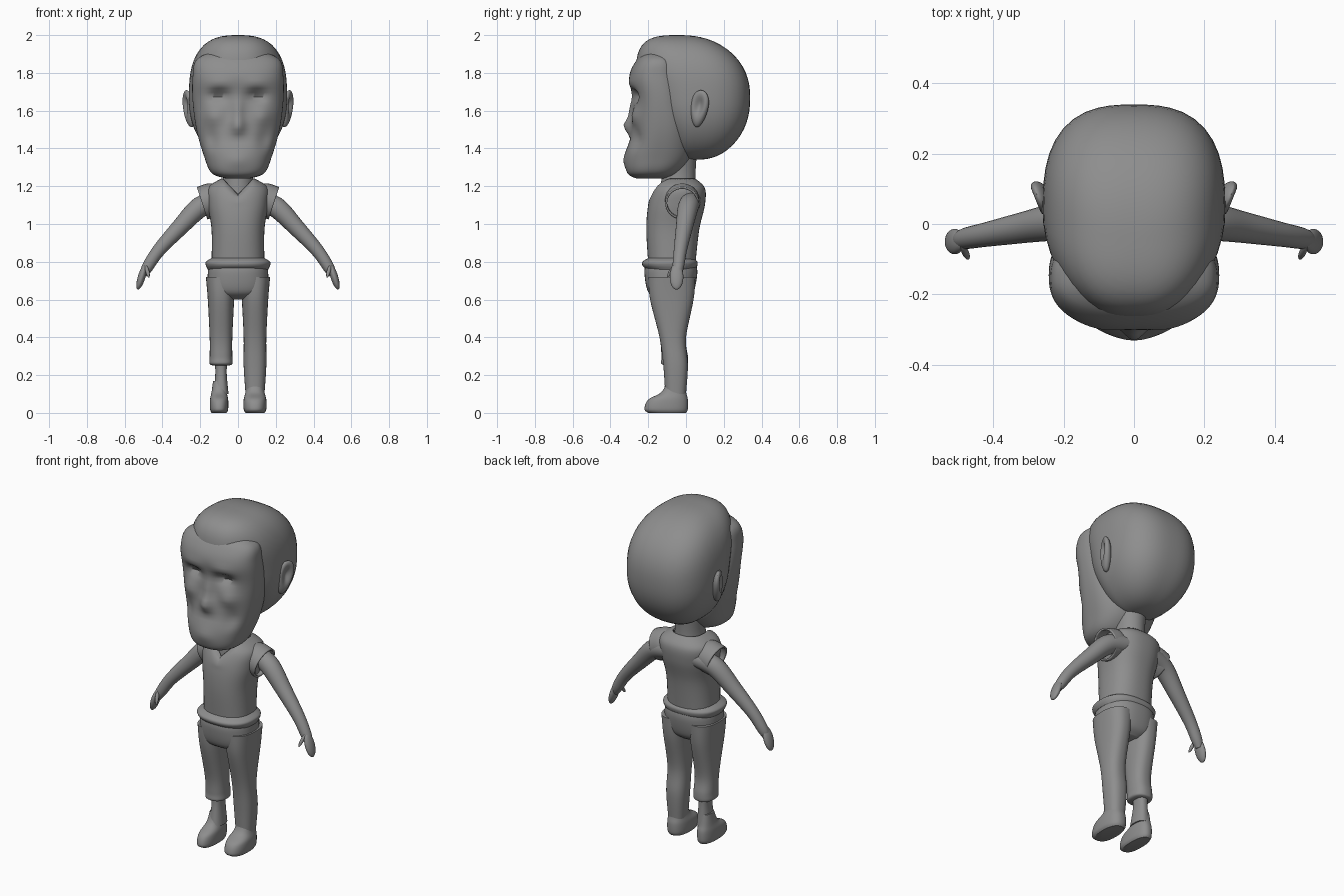
import bpy
import bmesh
from math import sin, cos, pi, exp, radians
from mathutils import Vector

if "Cube" in bpy.data.objects:
    bpy.data.objects.remove(bpy.data.objects["Cube"])

grey = bpy.data.materials.new("plain grey")
grey.use_nodes = True
colour = (.27, .27, .27, 1)
grey.diffuse_color = colour
grey.node_tree.nodes["Principled BSDF"].inputs["Base Color"].default_value = colour
parts = []


def resample(rows, steps=6):
    """Smooth spline through rows of numbers."""
    last = len(rows) - 1
    smooth = []
    for i in range(last):
        before, start, end, after = (Vector(rows[min(max(k, 0), last)]) for k in range(i - 1, i + 3))
        leave, arrive = (end - before) / 2, (after - start) / 2
        bend = (end - start) * 3 - leave * 2 - arrive
        twist = (start - end) * 2 + leave + arrive
        for step in range(steps):
            t = step / steps
            smooth.append(start + (leave + (bend + twist * t) * t) * t)
    smooth.append(Vector(rows[last]))
    return smooth


def finish(name, bm):
    """Turn a bmesh into a named part."""
    bmesh.ops.recalc_face_normals(bm, faces=bm.faces)
    mesh = bpy.data.meshes.new(name)
    bm.to_mesh(mesh)
    bm.free()
    mesh.materials.append(grey)
    part = bpy.data.objects.new(name, mesh)
    bpy.context.collection.objects.link(part)
    parts.append(part)
    return part


def skin(name, rings, caps):
    """Surface over a stack of closed rings."""
    bm = bmesh.new()
    loops = [[bm.verts.new(point) for point in ring] for ring in rings]
    for low, high in zip(loops, loops[1:]):
        for i in range(len(low)):
            bm.faces.new((low[i - 1], low[i], high[i], high[i - 1]))
    if caps:
        bm.faces.new(loops[0])
        bm.faces.new(loops[-1])
    return finish(name, bm)


def column(name, rows, x=0, wide=1, sides=48, square=2.4, caps=True):
    """Upright form; rows are height, half width, front y and back y."""
    rings = []
    for z, half, front, back in resample(rows):
        ring = []
        for k in range(sides):
            angle = 2 * pi * k / sides
            c, s = cos(angle), sin(angle)
            reach = (abs(c) ** square + abs(s) ** square) ** (-1 / square)
            ring.append((x + half * wide * c * reach,
                         (front + back) / 2 + (back - front) / 2 * s * reach, z))
        rings.append(ring)
    return skin(name, rings, caps)


def tube(name, rows, side, start, slope, sides=24, caps=True):
    """Sideways limb; rows are x, z and radius, with y running along a slope."""
    rows = resample(rows)
    rings = []
    for i, (x, z, radius) in enumerate(rows):
        before, after = rows[max(i - 1, 0)], rows[min(i + 1, len(rows) - 1)]
        across = Vector((after.y - before.y, 0, before.x - after.x)).normalized()
        ring = []
        for k in range(sides):
            angle = 2 * pi * k / sides
            point = Vector((x, start + slope * x, z)) + across * radius * cos(angle)
            point.y += radius * sin(angle)
            point.x *= side
            ring.append(point)
        rings.append(ring)
    return skin(name, rings, caps)


def egg(name, centre, size, square=2, tilt=(0, 0, 0), shape=None):
    """Rounded form; shape may bend the unit form before it is sized."""
    bm = bmesh.new()
    bmesh.ops.create_uvsphere(bm, u_segments=48, v_segments=32, radius=1)
    for v in bm.verts:
        v.co /= sum(abs(c) ** square for c in v.co) ** (1 / square)
        if shape:
            shape(v.co)
        v.co = [c * s for c, s in zip(v.co, size)]
    part = finish(name, bm)
    part.location = centre
    part.rotation_euler = tilt
    return part


def thicken(part):
    mod = part.modifiers.new("thickness", "SOLIDIFY")
    mod.thickness = .01
    mod.offset = -1


def shape_cranium(co):
    """Narrow the brow, tuck in the underside and lean the crown forward."""
    pinch = 1 - .2 * min(co.z, 0) ** 2
    if co.y < 0:
        co.x *= 1 - .25 * co.y ** 2
        co.y *= 1 - .4 * min(max(.4 - co.z, 0), 1)
    co.x *= pinch
    co.y = co.y * pinch - .3 * max(co.z, 0) ** 2


egg("cranium", (0, .04, 1.67), (.26, .3, .33), square=2.7, shape=shape_cranium)

# Face with sculpted brow, eyes, nose, cheeks, mouth and chin
face = column("face", [
    (1.24, .06, -.26, -.11), (1.27, .14, -.31, -.04), (1.36, .18, -.32, .03),
    (1.5, .22, -.29, .04), (1.65, .24, -.28, .01), (1.78, .24, -.3, -.01),
    (1.87, .22, -.26, -.04), (1.92, .12, -.2, -.1)], sides=120)
features = [  # x, z, spread across, spread in height, push back
    (0, 1.52, .04, .04, -.04), (0, 1.6, .03, .06, -.02), (.1, 1.68, .05, .03, .04),
    (.1, 1.74, .07, .03, -.01), (.13, 1.57, .05, .04, -.02), (.14, 1.45, .04, .05, .02),
    (0, 1.44, .08, .01, .02), (0, 1.34, .06, .04, -.01)]
for v in face.data.vertices:
    push = sum(depth * exp(-((abs(v.co.x) - x) / across) ** 2 - ((v.co.z - z) / tall) ** 2)
               for x, z, across, tall, depth in features)
    v.co.y += push * min(max(-v.co.y - .13, 0) / .08, 1)

column("neck", [(1.1, .1, -.14, .06), (1.25, .08, -.13, .05), (1.4, .09, -.13, .06)], square=2)

# Vest, open at the top with a dipped V neckline
vest = column("vest", [
    (.79, .14, -.2, .05), (.97, .14, -.21, .07), (1.1, .16, -.2, .1),
    (1.19, .16, -.17, .1), (1.24, .09, -.13, .05)], caps=False)
for v in vest.data.vertices:
    if v.co.y < -.06 and v.co.z > 1.1:
        dip = max(0, 1 - abs(v.co.x) / .08) * (v.co.z - 1.1)
        v.co.z -= dip * .6
        v.co.y -= dip * .2
thicken(vest)

# Trousers with one leg shorter than the other
column("hips", [(.6, .06, -.14, 0), (.64, .15, -.2, .04), (.74, .16, -.22, .06), (.8, .15, -.21, .05)])
column("waistband", [(.76, .16, -.21, .05), (.78, .17, -.23, .06), (.8, .17, -.23, .06),
                     (.82, .14, -.2, .04)])
thigh = [(.72, .08, -.2, .05), (.6, .07, -.19, .04), (.4, .06, -.14, 0)]
column("left_trouser_leg", thigh + [(.25, .06, -.12, .01), (.1, .05, -.11, 0)], x=.09)
column("right_trouser_leg", thigh + [(.3, .06, -.13, .01), (.26, .06, -.13, .01), (.25, .04, -.1, 0)],
       x=-.09)
column("right_shin", [(.3, .04, -.1, -.01), (.22, .03, -.1, -.01), (.1, .04, -.12, 0)], x=-.09)
foot = [(0, .05, -.2, 0), (.02, .06, -.22, .01), (.07, .06, -.2, .01), (.11, .05, -.13, 0),
        (.17, .04, -.1, -.01)]
column("left_foot", foot, x=.09)
column("right_foot", foot, x=-.1, wide=.8)


def hollow_ear(co):
    """Scoop out the outer side, and make the upper part broader."""
    if co.x > 0:
        co.x -= exp(-(co.y ** 2 + (co.z - .2) ** 2) * 4)
    co.y *= .8 + .2 * co.z


# Arms, sleeves and ears on both sides
for name, side in (("left", 1), ("right", -1)):
    def mirrored(co):
        hollow_ear(co)
        co.x *= side

    egg(name + "_ear", (.26 * side, .07, 1.61), (.03, .06, .1),
        tilt=(-.2, .1 * side, -.4 * side), shape=mirrored)
    tube(name + "_arm", [(.1, 1.12, .05), (.2, 1.09, .055), (.31, .98, .045), (.42, .86, .035),
                         (.48, .77, .03), (.5, .73, .02)], side, .05, -.19)
    egg(name + "_hand", (.51 * side, -.05, .72), (.02, .036, .07), tilt=(0, -.3 * side, 0))
    egg(name + "_thumb", (.48 * side, -.08, .75), (.01, .01, .04), tilt=(-.5, .25 * side, 0))
    sleeve = tube(name + "_sleeve", [(.08, 1.15, .07), (.13, 1.13, .09), (.19, 1.11, .09)],
                  side, -.02, 0, caps=False)
    thicken(sleeve)

# Smooth shading with crisp edges kept
bpy.ops.object.select_all(action="DESELECT")
for part in parts:
    part.select_set(True)
bpy.context.view_layer.objects.active = parts[0]
bpy.ops.object.shade_smooth_by_angle(angle=radians(50))
